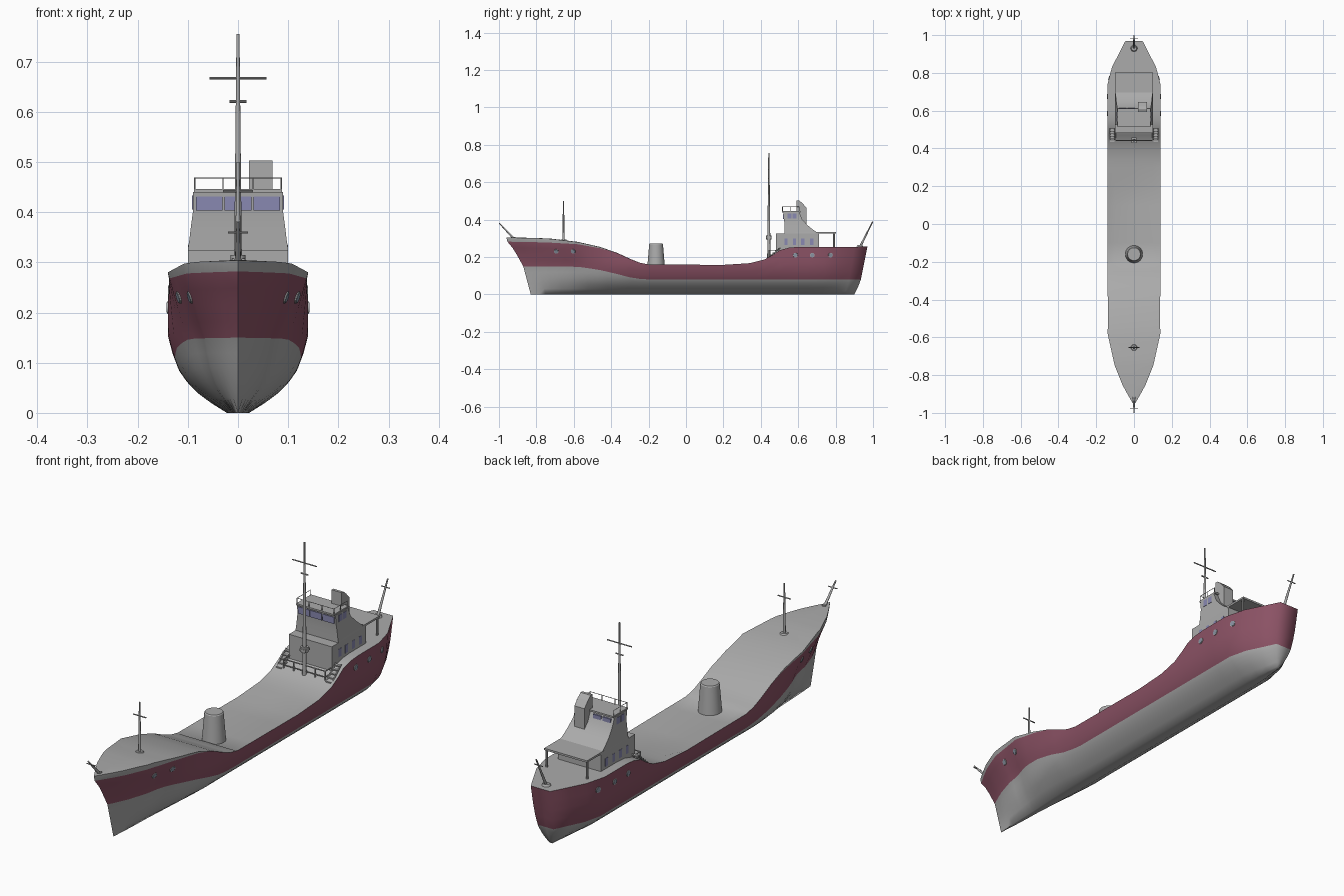
import bpy, bmesh, math
from mathutils import Vector

if "Cube" in bpy.data.objects:
    bpy.data.objects.remove(bpy.data.objects["Cube"])


def material(name, rgb):
    m = bpy.data.materials.new(name)
    m.diffuse_color = (*rgb, 1)
    m.use_nodes = True
    m.node_tree.nodes["Principled BSDF"].inputs["Base Color"].default_value = m.diffuse_color
    return m


GREY = material("grey_paint", (0.41, 0.41, 0.41))
RED = material("dark_red_paint", (0.26, 0.085, 0.13))
GLASS = material("blue_glass", (0.25, 0.25, 0.44))
PORT = material("porthole_blue_grey", (0.25, 0.29, 0.36))


def finish(name, bm, mats, smooth=35):
    bmesh.ops.recalc_face_normals(bm, faces=bm.faces)
    me = bpy.data.meshes.new(name)
    bm.to_mesh(me)
    bm.free()
    ob = bpy.data.objects.new(name, me)
    bpy.context.collection.objects.link(ob)
    for m in mats:
        me.materials.append(m)
    if smooth:
        bpy.context.view_layer.objects.active = ob
        ob.select_set(True)
        bpy.ops.object.shade_smooth_by_angle(angle=math.radians(smooth))
        ob.select_set(False)
    return ob


def interp(table, v):
    for (a, fa), (b, fb) in zip(table, table[1:]):
        if v <= b:
            t = max(0, (v - a) / (b - a))
            return fa + (fb - fa) * t
    return table[-1][1]


def add_tube(bm, a, b, r1, r2=None, seg=8):
    a, b = Vector(a), Vector(b)
    d = b - a
    new = bmesh.ops.create_cone(bm, cap_ends=True, segments=seg, radius1=r1,
                                radius2=r1 if r2 is None else r2, depth=d.length)["verts"]
    q = Vector((0, 0, 1)).rotation_difference(d)
    for v in new:
        v.co = q @ v.co + (a + b) / 2


def add_loft(bm, levels):
    """Rectangular rings given as (z, front y, back y, x left, x right)."""
    rings = [[bm.verts.new(p) for p in ((l, f, z), (r, f, z), (r, b, z), (l, b, z))]
             for z, f, b, l, r in levels]
    for lo, hi in zip(rings, rings[1:]):
        for i in range(4):
            bm.faces.new((lo[i], lo[(i + 1) % 4], hi[(i + 1) % 4], hi[i]))
    bm.faces.new(rings[0])
    bm.faces.new(rings[-1])


def add_box(bm, x0, x1, y0, y1, z0, z1):
    add_loft(bm, [(z0, y0, y1, x0, x1), (z1, y0, y1, x0, x1)])


# Hull form curves
AFT = [(-.37, .222), (-.30, .19), (-.25, .17), (-.2, .16), (.2, .158), (.34, .167), (.42, .187),
       (.47, .215), (.5, .236), (.55, .25), (.6, .254), (.97, .255)]
SHEER = [(-.96, .304), (-.8, .301), (-.72, .297), (-.58, .28), (-.46, .253)] + AFT
RED_TOP = [(-.96, .282), (-.75, .278), (-.58, .268), (-.46, .247)] + AFT
PAINT = [(-.96, .15), (-.6, .148), (-.48, .135), (-.38, .112), (-.28, .086), (-.2, .08), (.97, .08)]
PLAN = [(-.96, 0), (-.9, .035), (-.85, .062), (-.75, .102), (-.58, .14), (.74, .14),
        (.83, .117), (.97, .045)]
SECTION = [(0, .022), (.02, .054), (.04, .081), (.062, .102), (.085, .118), (.12, .131), (.155, .14)]
STEM = [(0, .13), (.15, .09), (.24, .04), (.288, 0)]
STERN = [(0, -.07), (.04, -.05), (.08, -.035), (.255, 0)]
CROWN = [(-.96, .001), (-.3, .001), (-.21, 0), (-.2, -.006), (.2, -.01), (.3, 0), (.97, 0)]
# Bow flare: lower waterlines are finer towards the stem
FLARE = [(0, .42), (.15, .36), (.23, .13), (.28, 0)]
FLARE_REACH = [(-.96, 1), (-.67, 1), (-.58, .75), (-.48, .3), (-.36, 0), (.97, 0)]


def hull_point(y, z):
    x = interp(SECTION, z) * interp(PLAN, y) / .14
    x *= 1 - interp(FLARE, z) * interp(FLARE_REACH, y)
    y += interp(STEM, z) * min(1, max(0, (-.5 - y) / .46))
    y += interp(STERN, z) * min(1, max(0, (y - .7) / .26))
    return Vector((x, y, z))


# Hull: lofted half sections, mirrored
stations = sorted({a for t in (SHEER, PLAN, CROWN) for a, _ in t} |
                  {-.67, -.63, -.53, -.42, -.33, -.1, 0, .1, .38, .65, .9})
bm = bmesh.new()
half = []
for y in stations:
    p, t, s = interp(PAINT, y), interp(RED_TOP, y), interp(SHEER, y)
    zs = [p * k / 5 for k in range(6)] + [p + (t - p) * k / 4 for k in range(1, 5)] + [s]
    pts = [Vector((0, hull_point(y, 0).y, 0))] + [hull_point(y, z) for z in zs]
    edge, c = pts[-1], interp(CROWN, y)
    pts += [Vector((edge.x * .72, edge.y, s + c)), Vector((0, edge.y, s + c))]
    half.append(pts)
for sx in (1, -1):
    grid = [[bm.verts.new((q.x * sx, q.y, q.z)) for q in pts] for pts in half]
    for a, b in zip(grid, grid[1:]):
        for k in range(len(a) - 1):
            f = bm.faces.new((a[k], b[k], b[k + 1], a[k + 1]))
            f.material_index = 1 if 6 <= k < 10 else 0
    # Transom strips
    end = grid[-1]
    for k in range(1, 10):
        mid = [bm.verts.new((0, v.co.y, v.co.z)) for v in end[k:k + 2]]
        f = bm.faces.new((end[k], end[k + 1], mid[1], mid[0]))
        f.material_index = 1 if k >= 6 else 0
bmesh.ops.remove_doubles(bm, verts=bm.verts, dist=.0004)
bmesh.ops.dissolve_degenerate(bm, edges=bm.edges, dist=.0001)
finish("hull", bm, [GREY, RED], 66)

# Portholes along the hull: rim and glass
rims, panes = bmesh.new(), bmesh.new()
for y, z in ((-.715, .23), (-.615, .23), (.585, .21), (.675, .21), (.775, .21)):
    c = hull_point(y, z)
    u, w = hull_point(y + .01, z), hull_point(y, z + .01)
    n = (u - c).cross(w - c).normalized()
    for sx in (1, -1):
        m = Vector((sx, 1, 1))
        add_tube(rims, (c - n * .006) * m, (c + n * .002) * m, .0135, .0125, 14)
        add_tube(panes, (c - n * .001) * m, (c + n * .003) * m, .0105, seg=14)
finish("porthole_rims", rims, [GREY])
finish("porthole_glass", panes, [PORT])

# Deckhouse and bridge
bm = bmesh.new()
add_box(bm, -.1, .1, .482, .71, .17, .325)
add_loft(bm, [(z, f, b, -w, w) for z, f, b, w in (
    (.325, .526, .712, .1), (.345, .526, .68, .097), (.37, .526, .65, .094),
    (.40, .525, .622, .09), (.44, .521, .605, .09))])
finish("deckhouse", bm, [GREY], 20)
bm = bmesh.new()
add_box(bm, -.088, .088, .513, .612, .439, .446)
finish("bridge_roof", bm, [GREY], 0)

# Slanted funnel casing on the roof
bm = bmesh.new()
add_loft(bm, [(.36, .592, .645, .022, .069), (.462, .592, .645, .022, .069),
              (.488, .592, .622, .022, .069), (.503, .592, .604, .022, .069)])
finish("funnel_casing", bm, [GREY], 0)

# Aft canopy with posts
bm = bmesh.new()
add_box(bm, -.1, .1, .69, .802, .327, .335)
for x in (-.094, .094):
    add_tube(bm, (x, .792, .24), (x, .792, .33), .005)
finish("aft_canopy", bm, [GREY], 0)

# Windows
bm = bmesh.new()
for x in (-.057, 0, .057):
    add_box(bm, x - .0265, x + .0265, .519, .527, .403, .431)
for x in (-.06, -.015):
    add_box(bm, x - .019, x + .019, .606, .615, .41, .433)
for sx in (-.0885, .0885):
    for y in (.553, .581):
        add_box(bm, sx - .003, sx + .003, y - .011, y + .011, .405, .433)
finish("bridge_windows", bm, [GLASS], 0)
bm = bmesh.new()
for sx in (-.098, .098):
    for y in (.535, .58, .625, .672):
        add_box(bm, sx - .003, sx + .003, y - .009, y + .009, .264, .298)
finish("deckhouse_windows", bm, [GLASS], 0)


def railing(name, pts, z0, z1, bars, r):
    """Posts at every point, joined by bars at the given heights."""
    bm = bmesh.new()
    for x, y in pts:
        add_tube(bm, (x, y, z0), (x, y, z1), r, seg=6)
    for (a, b), (c, d) in zip(pts, pts[1:]):
        for z in bars:
            add_tube(bm, (a, b, z), (c, d, z), r * .8, seg=6)
    finish(name, bm, [GREY])


railing("bridge_railing", [(-.086, .605), (-.086, .56), (-.086, .516), (-.03, .516), (.03, .516),
                           (.086, .516), (.086, .56), (.086, .605)], .444, .469, [.468], .0014)
railing("foredeck_railing", [(-.097, .484), (-.097, .443), (-.05, .443), (0, .443), (.05, .443),
                             (.097, .443), (.097, .484)], .17, .237, [.212, .236], .003)

# Side stairs up to the poop deck
bm = bmesh.new()
for sx in (-1, 1):
    for k in range(5):
        x0, x1 = sorted((sx * .103, sx * .128))
        y, z = .435 + k * .014, .195 + k * .012
        add_box(bm, x0, x1, y, y + .014, z, z + .005)
    for x in (.103, .128):
        add_tube(bm, (sx * x, .43, .185), (sx * x, .505, .25), .003)
finish("side_stairs", bm, [GREY], 0)


def mast(name, base, top, r1, r2, bars, disc):
    """Tapered pole with crossbars (fraction, half length, radius) and a foot disc."""
    bm = bmesh.new()
    base, top = Vector(base), Vector(top)
    add_tube(bm, base, top, r1, r2, 12)
    for t, w, r in bars:
        c = base.lerp(top, t)
        add_tube(bm, c - Vector((w, 0, 0)), c + Vector((w, 0, 0)), r)
    add_tube(bm, base, base + Vector((0, 0, .01)), disc, disc * .7, 16)
    return finish(name, bm, [GREY])


mast("main_mast", (0, .443, .18), (0, .443, .755), .009, .003,
     [(.847, .057, .0025), (.766, .017, .003)], .018)
mast("fore_mast", (0, -.655, .284), (0, -.655, .5), .006, .003, [(.73, .03, .0025)], .02)
mast("bow_staff", (0, -.92, .298), (0, -.998, .381), .006, .003, [(.74, .02, .0022)], .01)
mast("stern_staff", (0, .93, .253), (0, .998, .389), .006, .003, [(.78, .02, .0022)], .019)

# Mast collar fitting
bm = bmesh.new()
add_tube(bm, (0, .443, .293), (0, .443, .315), .015, seg=12)
add_box(bm, -.012, .014, .428, .458, .299, .308)
finish("mast_collar", bm, [GREY])

# Midship vent trunk
bm = bmesh.new()
add_tube(bm, (0, -.16, .145), (0, -.16, .268), .047, .037, 32)
add_tube(bm, (0, -.16, .268), (0, -.16, .272), .037, .034, 32)
finish("vent_trunk", bm, [GREY], 30)
